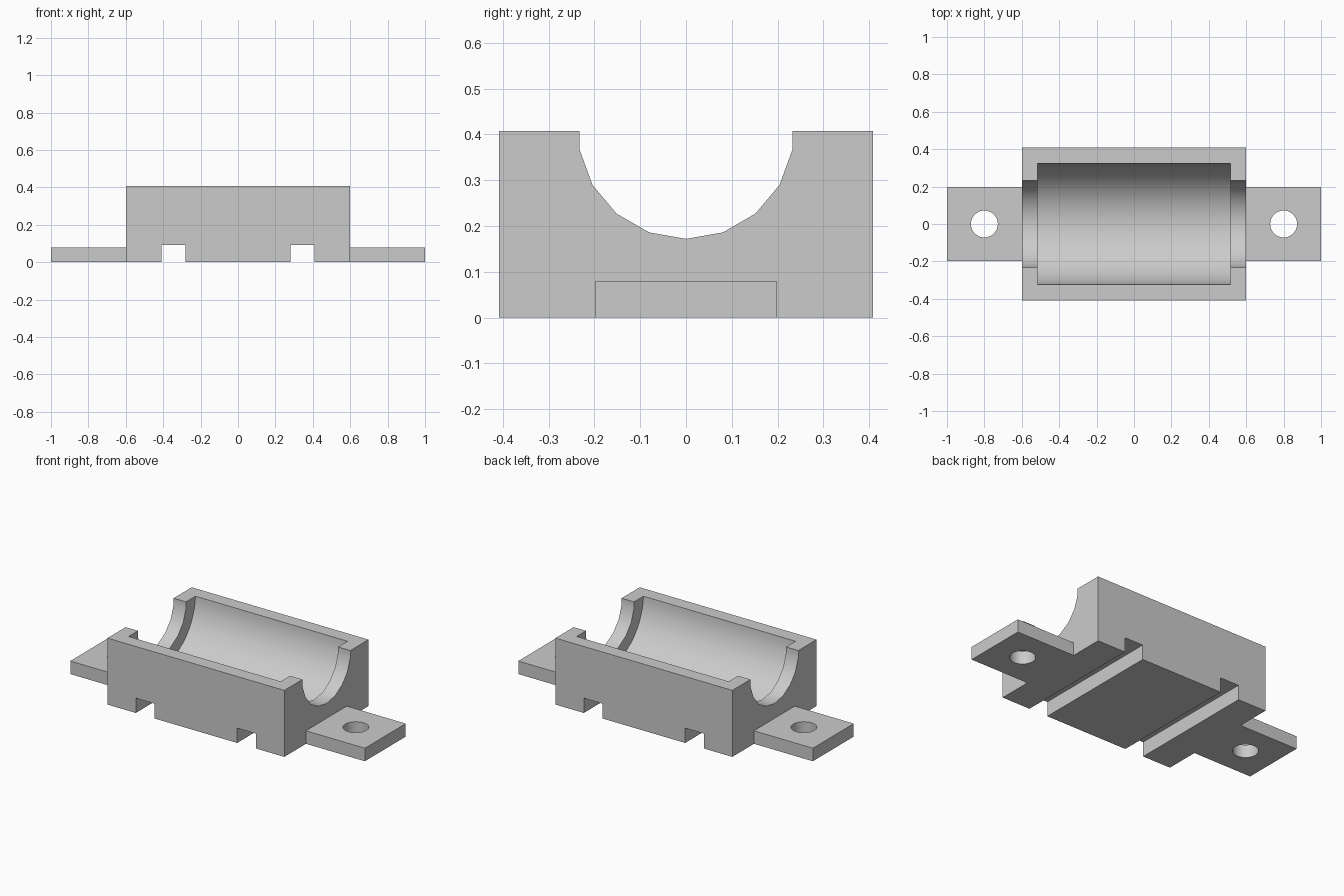
import bpy
import bmesh
from math import cos, sin, pi, radians
from mathutils import Vector

cube = bpy.data.objects.get("Cube")
if cube:
    bpy.data.objects.remove(cube, do_unlink=True)

# Single plastic colour
grey = bpy.data.materials.new("light grey")
grey.use_nodes = True
colour = (0.6, 0.6, 0.6, 1)
grey.diffuse_color = colour
grey.node_tree.nodes["Principled BSDF"].inputs["Base Color"].default_value = colour

HALF_LENGTH, HALF_WIDTH, HEIGHT = 0.6, 0.408, 0.408
TAB_HEIGHT, SLOT_HEIGHT = 0.08, 0.091


def prism(name, outline, axis, start, end):
    """Extrude a 2D outline along x, y or z; the outline uses the other two axes."""
    bm = bmesh.new()
    points = []
    for a, b in outline:
        co = [a, b]
        co.insert("xyz".index(axis), start)
        points.append(bm.verts.new(co))
    face = bm.faces.new(points)
    side = bmesh.ops.extrude_face_region(bm, geom=[face])
    move = Vector((0, 0, 0))
    move["xyz".index(axis)] = end - start
    bmesh.ops.translate(bm, vec=move,
                        verts=[g for g in side["geom"] if isinstance(g, bmesh.types.BMVert)])
    bmesh.ops.recalc_face_normals(bm, faces=bm.faces)
    mesh = bpy.data.meshes.new(name)
    bm.to_mesh(mesh)
    bm.free()
    mesh.materials.append(grey)
    obj = bpy.data.objects.new(name, mesh)
    bpy.context.collection.objects.link(obj)
    return obj


def circle(centre, radius, sides):
    """Points of a circle, starting at its lowest point."""
    return [(centre[0] + radius * sin(2 * pi * i / sides),
             centre[1] - radius * cos(2 * pi * i / sides)) for i in range(sides)]


def activate(obj):
    bpy.ops.object.select_all(action="DESELECT")
    obj.select_set(True)
    bpy.context.view_layer.objects.active = obj


def cut(obj, cutter):
    """Subtract the cutter, then discard it."""
    cutter.hide_render = True
    mod = obj.modifiers.new("cut", "BOOLEAN")
    mod.operation, mod.solver, mod.object = "DIFFERENCE", "EXACT", cutter
    activate(obj)
    bpy.ops.object.modifier_apply(modifier=mod.name)
    bpy.data.objects.remove(cutter, do_unlink=True)


def finish(obj):
    activate(obj)
    bpy.ops.object.shade_smooth_by_angle(angle=radians(30))


# Body: block with two strap slots across the underside
half = [(0.28, 0), (0.28, SLOT_HEIGHT), (0.408, SLOT_HEIGHT),
        (0.408, 0), (HALF_LENGTH, 0), (HALF_LENGTH, HEIGHT)]
outline = half + [(-x, z) for x, z in reversed(half)]
body = prism("holder_body", outline, "y", -HALF_WIDTH, HALF_WIDTH)

# End openings, and the wider chamber between them
cut(body, prism("bore_cutter", circle((0, HEIGHT), 0.236, 18), "x", -0.7, 0.7))
cut(body, prism("chamber_cutter", circle((0, 0.42), 0.3245, 48), "x", -0.516, 0.516))
finish(body)

# Mounting tabs with screw holes
for side, name in ((1, "left"), (-1, "right")):
    inner, outer = side * HALF_LENGTH, side
    corners = [(inner, -0.198), (outer, -0.198), (outer, 0.198), (inner, 0.198)]
    tab = prism(name + "_mounting_tab", corners, "z", 0, TAB_HEIGHT)
    cut(tab, prism("hole_cutter", circle((side * 0.8, 0), 0.072, 32), "z", -0.1, 0.2))
    finish(tab)
